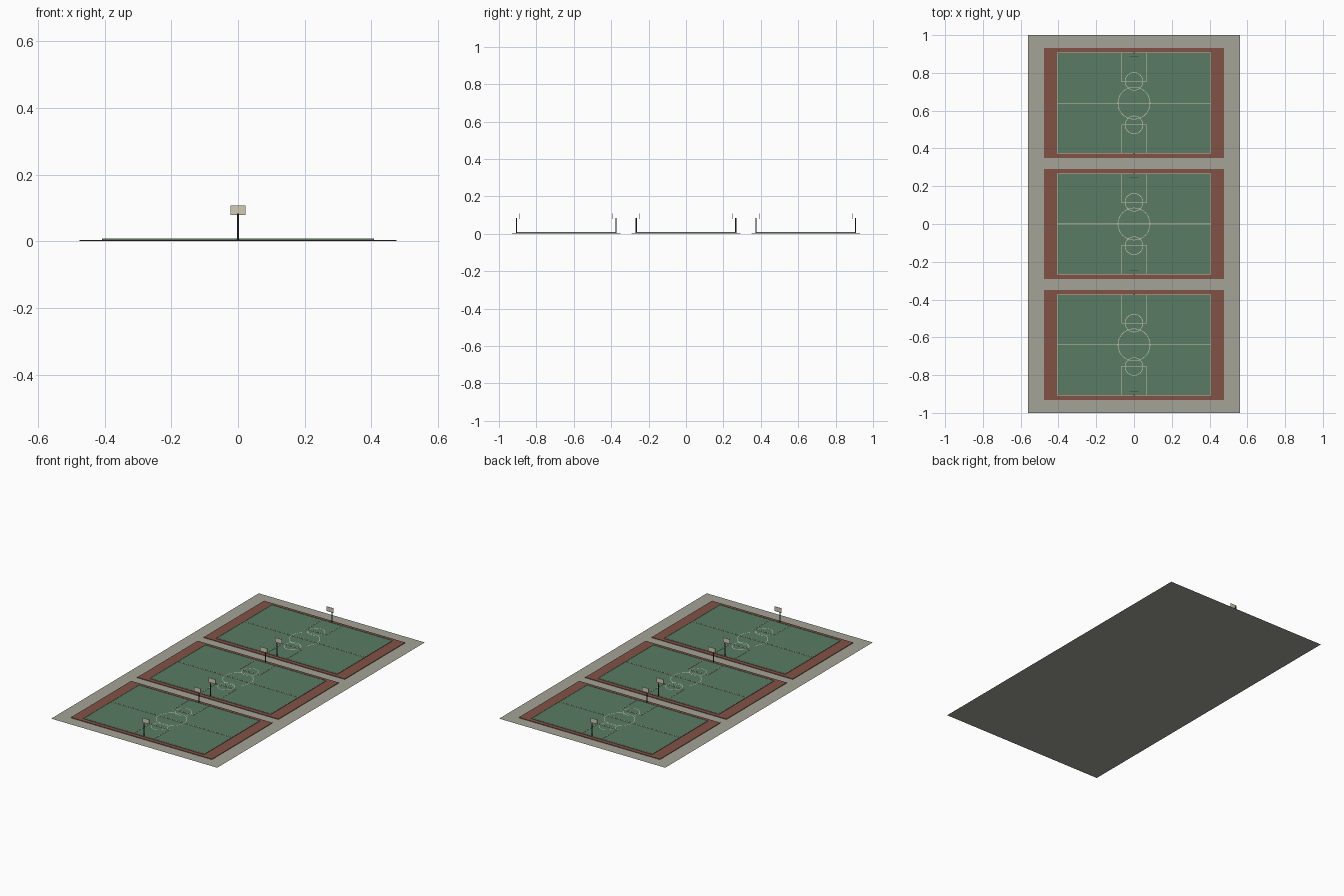
import bpy, bmesh, math

if "Cube" in bpy.data.objects:
    bpy.data.objects.remove(bpy.data.objects["Cube"])


def material(name, rgb):
    m = bpy.data.materials.new(name)
    m.diffuse_color = (*rgb, 1)
    m.use_nodes = True
    m.node_tree.nodes["Principled BSDF"].inputs["Base Color"].default_value = m.diffuse_color
    return m


CONCRETE = material("concrete", (0.37, 0.37, 0.31))
RED = material("red_surround", (0.22, 0.085, 0.06))
GREEN = material("green_court", (0.10, 0.20, 0.125))
PAINT = material("line_paint", (0.62, 0.60, 0.48))
STEEL = material("dark_steel", (0.06, 0.06, 0.06))
BOARD = material("board_panel", (0.65, 0.60, 0.47))


def finish(name, bm, mat):
    mesh = bpy.data.meshes.new(name)
    bm.to_mesh(mesh)
    bm.free()
    mesh.materials.append(mat)
    ob = bpy.data.objects.new(name, mesh)
    bpy.context.collection.objects.link(ob)
    return ob


def add_box(bm, x0, x1, y0, y1, z0, z1):
    vs = bmesh.ops.create_cube(bm, size=1)["verts"]
    bmesh.ops.scale(bm, vec=(x1 - x0, y1 - y0, z1 - z0), verts=vs)
    bmesh.ops.translate(bm, vec=((x0 + x1) / 2, (y0 + y1) / 2, (z0 + z1) / 2), verts=vs)


def box(name, mat, *bounds):
    bm = bmesh.new()
    add_box(bm, *bounds)
    return finish(name, bm, mat)


def add_ring(bm, cy, r, z, w, n=40):
    loops = []
    for rad in (r - w / 2, r + w / 2):
        loops.append([bm.verts.new((rad * math.cos(i * math.tau / n),
                                    cy + rad * math.sin(i * math.tau / n), z)) for i in range(n)])
    a, b = loops
    for i in range(n):
        j = (i + 1) % n
        bm.faces.new((a[i], b[i], b[j], a[j]))


# Ground sheet
bm = bmesh.new()
bm.faces.new([bm.verts.new(p) for p in ((-.56, -1, 0), (.56, -1, 0), (.56, 1, 0), (-.56, 1, 0))])
finish("ground_slab", bm, CONCRETE)

HX, HY = 0.408, 0.267        # court half size
KEY_X, KEY_Y = 0.067, 0.115  # key half width, free throw line offset
Z0, Z1 = 0.007, 0.0085       # paint bottom and top
W = 0.003                    # paint width

for k, cy in enumerate((-0.64, 0, 0.64), 1):
    # Surround and playing surface
    box(f"surround_{k}", RED, -0.476, 0.476, cy - 0.291, cy + 0.291, 0.0005, 0.004)
    box(f"court_surface_{k}", GREEN, -HX, HX, cy - HY, cy + HY, 0.004, Z0)

    # Painted lines
    bm = bmesh.new()
    add_box(bm, -HX, HX, cy - W / 2, cy + W / 2, Z0, Z1)
    add_ring(bm, cy, 0.085, Z1, W)
    for s in (-1, 1):
        end = cy + s * (HY - W / 2)
        ft = cy + s * KEY_Y
        add_box(bm, -HX, HX, end - W / 2, end + W / 2, Z0, Z1)
        x = s * (HX - W / 2)
        add_box(bm, x - W / 2, x + W / 2, cy - HY, cy + HY, Z0, Z1)
        add_box(bm, -KEY_X, KEY_X, ft - W / 2, ft + W / 2, Z0, Z1)
        for kx in (-KEY_X, KEY_X):
            add_box(bm, kx - W / 2, kx + W / 2, min(ft, end), max(ft, end), Z0, Z1)
        add_ring(bm, ft, 0.047, Z1, W)
    finish(f"court_lines_{k}", bm, PAINT)

    # Hoop posts and backboards
    for s, side in ((-1, "front"), (1, "back")):
        py, by = cy + s * 0.266, cy + s * 0.248
        bm = bmesh.new()
        bmesh.ops.create_cone(bm, cap_ends=True, segments=8, radius1=0.0027, radius2=0.0027, depth=0.08)
        bmesh.ops.translate(bm, vec=(0, py, 0.044), verts=bm.verts)
        finish(f"post_{side}_{k}", bm, STEEL)
        box(f"backboard_{side}_{k}", BOARD, -0.023, 0.023, by - 0.001, by + 0.001, 0.079, 0.107)
